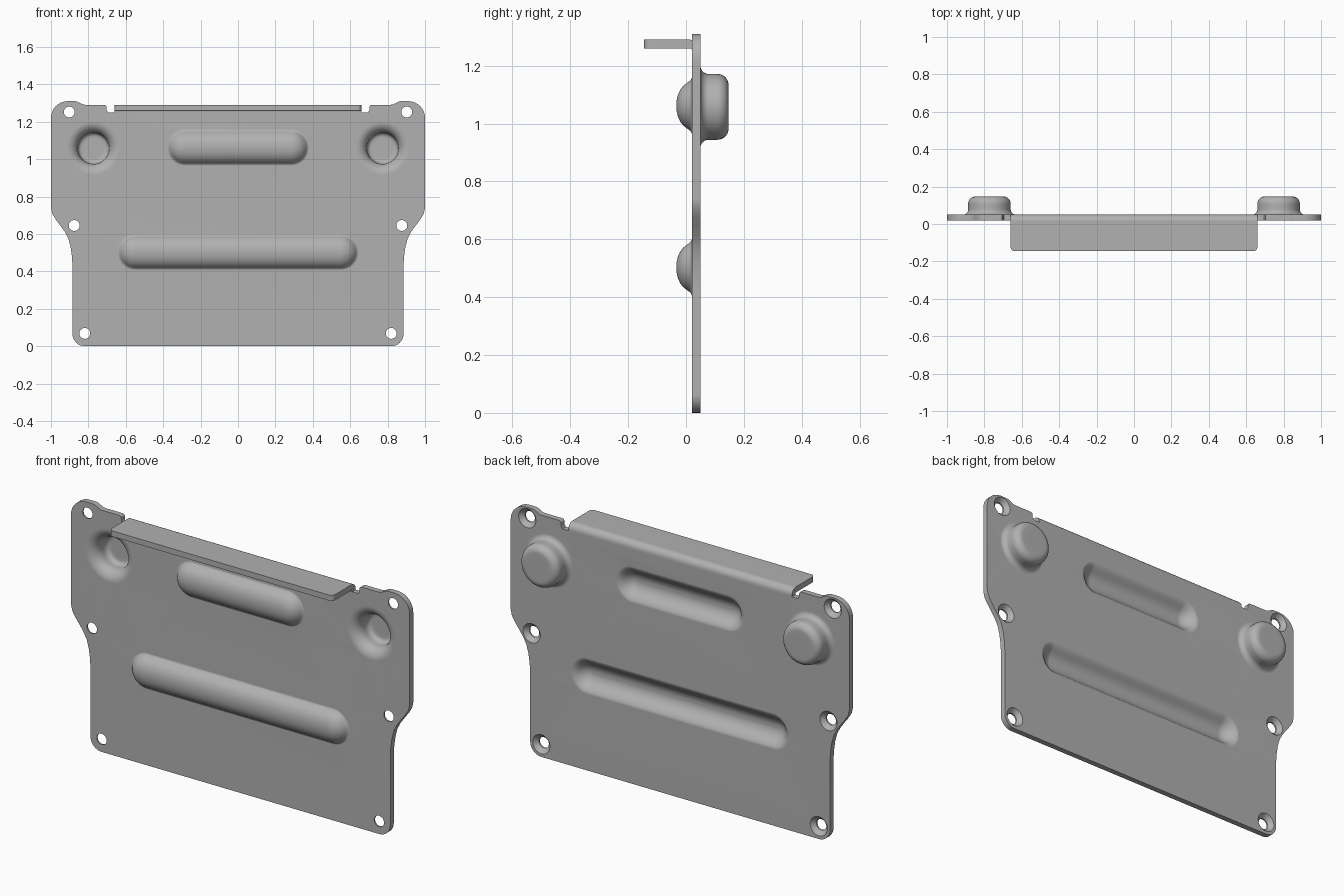
import bpy, bmesh, math

cube = bpy.data.objects.get("Cube")
if cube:
    bpy.data.objects.remove(cube, do_unlink=True)

FRONT, BACK = 0.02, 0.05          # sheet faces along y
BEND_Z, TOP_Z = 1.25, 1.29        # start of the bend, top of the flange

metal = bpy.data.materials.new("grey metal")
metal.use_nodes = True
GREY = (0.44, 0.44, 0.44, 1)
metal.diffuse_color = GREY
metal.node_tree.nodes["Principled BSDF"].inputs["Base Color"].default_value = GREY


def finish(bm, name):
    bmesh.ops.recalc_face_normals(bm, faces=bm.faces)
    mesh = bpy.data.meshes.new(name)
    bm.to_mesh(mesh)
    bm.free()
    obj = bpy.data.objects.new(name, mesh)
    bpy.context.collection.objects.link(obj)
    mesh.materials.append(metal)
    bpy.ops.object.select_all(action='DESELECT')
    obj.select_set(True)
    bpy.context.view_layer.objects.active = obj
    bpy.ops.object.shade_smooth_by_angle(angle=math.radians(38))
    mod = obj.modifiers.new("flat sheet shading", 'WEIGHTED_NORMAL')
    mod.keep_sharp = True
    return obj


def arc(cx, cz, r, a0, a1, n=8):
    """Points of an arc, angles in degrees."""
    angles = [math.radians(a0 + (a1 - a0) * i / n) for i in range(n + 1)]
    return [(cx + r * math.cos(a), cz + r * math.sin(a)) for a in angles]


def slot(cx, cz, half, r, n=48):
    """Stadium loop; a circle when half is 0."""
    pts = []
    for i in range(n):
        a = 2 * math.pi * (i + 0.5) / n
        pts.append((cx + math.copysign(half, math.cos(a)) + r * math.cos(a),
                    cz + r * math.sin(a)))
    return pts


def ring(bm, pts, y):
    return [bm.verts.new((x, y, z)) for x, z in pts]


def loft(bm, rings):
    for a, b in zip(rings, rings[1:]):
        n = len(a)
        for i in range(n):
            j = (i + 1) % n
            bm.faces.new((a[i], a[j], b[j], b[i]))


def loop_edges(bm, verts):
    out = []
    for a, b in zip(verts, verts[1:] + verts[:1]):
        out.append(bm.edges.get((a, b)) or bm.edges.new((a, b)))
    return out


# Plate outline, right half from the bottom to the top
half = arc(0.82, 0.065, 0.065, -90, 0)
half += [(0.885, 0.43), (0.888, 0.48), (0.895, 0.53), (0.907, 0.575),
         (0.925, 0.61), (0.95, 0.645), (0.975, 0.678), (0.993, 0.708), (1.0, 0.74)]
half += arc(0.91, 1.22, 0.09, 0, 90)
half += [(0.875, 1.31), (0.86, 1.308), (0.845, 1.3), (0.83, 1.292), (0.812, TOP_Z)]
half += arc(0.715, 1.278, 0.012, 90, 180, 3)
half += [(0.703, 1.262), (0.695, BEND_Z), (0.66, BEND_Z)]
outline = half + [(-x, z) for x, z in reversed(half)]

# Pressed shapes as (radius, y) profiles of the two sheet sides
bead_front = [(0.097, 0.02), (0.09, 0.017), (0.084, 0.011), (0.078, 0.002),
              (0.068, -0.01), (0.055, -0.02), (0.038, -0.028), (0.02, -0.032), (0.004, -0.033)]
bead_back = [(0.097, 0.05), (0.086, 0.047), (0.074, 0.04), (0.063, 0.029),
             (0.052, 0.017), (0.04, 0.007), (0.025, 0.0), (0.012, -0.003), (0.004, -0.003)]
cup_front = [(0.142 - 0.058 * math.sin(t), 0.078 - 0.058 * math.cos(t))
             for t in [math.pi / 2 * i / 8 for i in range(9)]]
cup_front += [(0.084, 0.092), (0.081, 0.105), (0.074, 0.114), (0.064, 0.117), (0.05, 0.117)]
cup_back = [(0.142 - 0.028 * math.sin(t), 0.078 - 0.028 * math.cos(t))
            for t in [math.pi / 2 * i / 6 for i in range(7)]]
cup_back += [(0.114, 0.098)]
cup_back += [(0.076 + 0.038 * math.cos(t), 0.109 + 0.038 * math.sin(t))
             for t in [math.pi / 2 * i / 7 for i in range(8)]]
cup_back += [(0.05, 0.147)]

presses = [(0, 1.062, 0.283, bead_front, bead_back),
           (0, 0.503, 0.548, bead_front, bead_back)]
presses += [(s * 0.773, 1.058, 0, cup_front, cup_back) for s in (-1, 1)]
screw_holes = [(s * x, z) for x, z in ((0.902, 1.252), (0.876, 0.645), (0.819, 0.068))
               for s in (-1, 1)]

# Plate with beads, cups and countersunk holes
bm = bmesh.new()
rim_front, rim_back = ring(bm, outline, FRONT), ring(bm, outline, BACK)
loft(bm, [rim_front, rim_back])
front_loops, back_loops = [rim_front], [rim_back]
for cx, cz, length, front, back in presses:
    for profile, loops in ((front, front_loops), (back, back_loops)):
        rings = [ring(bm, slot(cx, cz, length, r), y) for r, y in profile]
        loft(bm, rings)
        bm.faces.new(rings[-1])
        loops.append(rings[0])
for cx, cz in screw_holes:
    rings = [ring(bm, slot(cx, cz, 0, r, 32), y)
             for r, y in ((0.029, FRONT), (0.029, 0.028), (0.051, BACK))]
    loft(bm, rings)
    front_loops.append(rings[0])
    back_loops.append(rings[-1])
for loops, ny in ((front_loops, -1), (back_loops, 1)):
    edges = [e for loop in loops for e in loop_edges(bm, loop)]
    bmesh.ops.triangle_fill(bm, edges=edges, use_beauty=True, normal=(0, ny, 0))
finish(bm, "pressed_plate")

# Top flange: bent profile in y and z, swept along x
profile = [(BACK, BEND_Z)] + arc(0.015, 1.255, 0.035, 0, 90)
profile += [(-0.145, TOP_Z), (-0.145, 1.26)] + arc(0.015, 1.255, 0.005, 90, 0, 4)
profile += [(FRONT, BEND_Z)]
bm = bmesh.new()
ends = [[bm.verts.new((x, y, z)) for y, z in profile] for x in (-0.66, 0.66)]
loft(bm, ends)
for end in ends:
    bm.faces.new(end)
corners = [e for e in bm.edges
           if all(v.co.y < -0.14 for v in e.verts)
           and abs(e.verts[0].co.x - e.verts[1].co.x) < 0.01]
bmesh.ops.bevel(bm, geom=corners, offset=0.022, segments=5, profile=0.5, affect='EDGES')
finish(bm, "top_flange")
